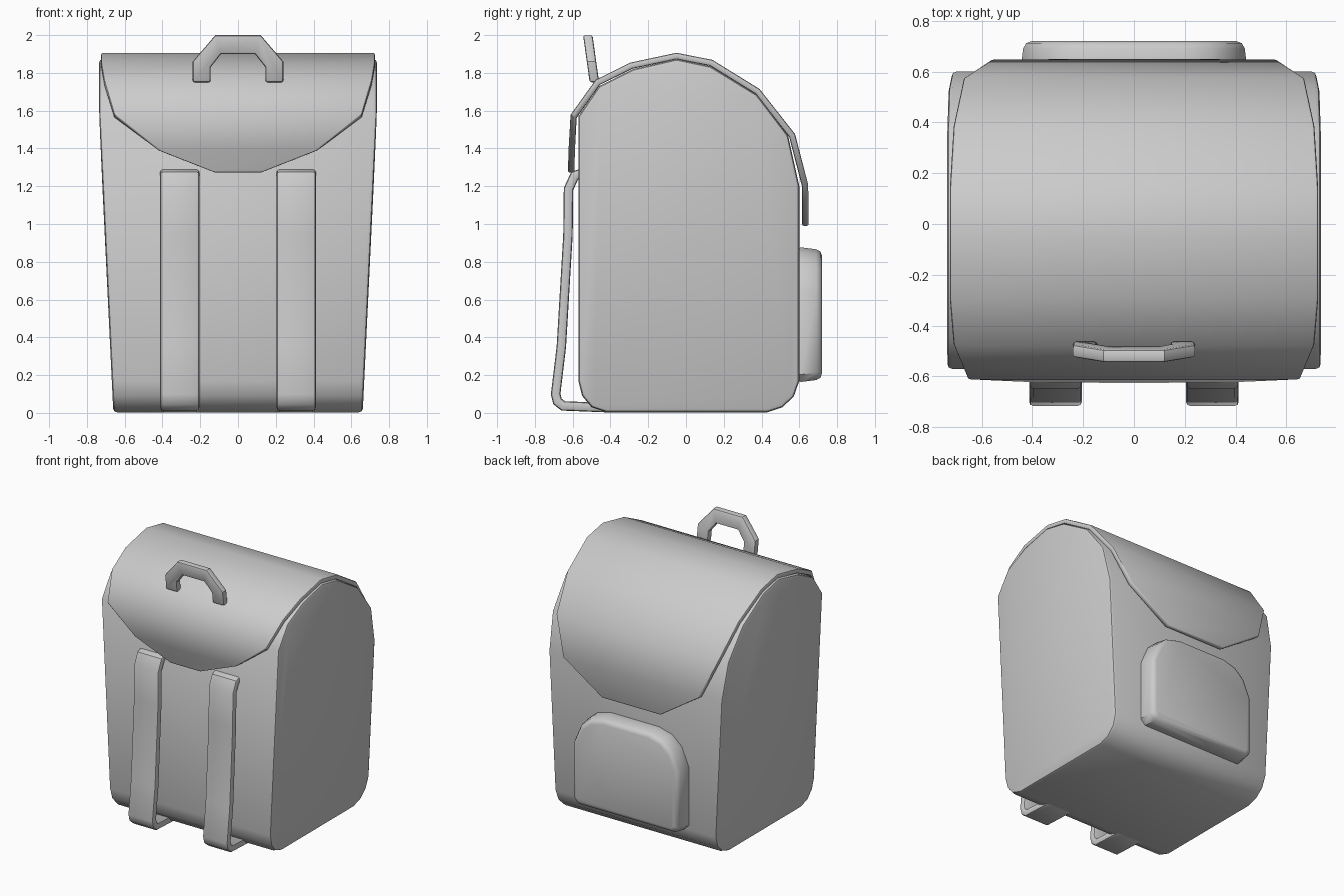
import bpy, math

if "Cube" in bpy.data.objects:
    bpy.data.objects.remove(bpy.data.objects["Cube"])


def finish(name, verts, faces, thickness=0, bevel=0.015, segs=2, mirror=False, angle=40):
    """Make an object, thicken / bevel / mirror it, apply and shade."""
    me = bpy.data.meshes.new(name)
    me.from_pydata(verts, [], faces)
    ob = bpy.data.objects.new(name, me)
    bpy.context.collection.objects.link(ob)
    bpy.ops.object.select_all(action='DESELECT')
    bpy.context.view_layer.objects.active = ob
    ob.select_set(True)
    bpy.ops.object.mode_set(mode='EDIT')
    bpy.ops.mesh.select_all(action='SELECT')
    bpy.ops.mesh.normals_make_consistent(inside=False)
    bpy.ops.object.mode_set(mode='OBJECT')
    if thickness:
        m = ob.modifiers.new("Thick", 'SOLIDIFY')
        m.thickness, m.offset, m.use_even_offset = thickness, 0, True
    b = ob.modifiers.new("Bevel", 'BEVEL')
    b.width, b.segments, b.limit_method = bevel, segs, 'ANGLE'
    b.angle_limit = math.radians(55)
    if mirror:
        ob.modifiers.new("Mirror", 'MIRROR')
    bpy.ops.object.convert(target='MESH')
    bpy.ops.object.shade_smooth_by_angle(angle=math.radians(angle))
    return ob


def strip(rows):
    """Ribbon from rows of (x0, x1, y, z)."""
    verts = [(x, y, z) for x0, x1, y, z in rows for x in (x0, x1)]
    faces = [(2*i, 2*i+1, 2*i+3, 2*i+2) for i in range(len(rows) - 1)]
    return verts, faces


def loft(a, b):
    """Closed solid between two matching loops."""
    n = len(a)
    faces = [(i, (i+1) % n, (i+1) % n + n, i + n) for i in range(n)]
    faces += [tuple(range(n))[::-1], tuple(range(n, 2*n))]
    return a + b, faces


# body: side profile (y, z), a little wider toward the top
profile = [(-0.42, 0.003), (0.43, 0.003), (0.51, 0.03), (0.57, 0.085), (0.6, 0.17),
           (0.6, 1.2), (0.54, 1.47), (0.375, 1.685), (0.13, 1.835), (-0.05, 1.873),
           (-0.28, 1.82), (-0.46, 1.73), (-0.57, 1.57), (-0.57, 0.17),
           (-0.55, 0.09), (-0.50, 0.03)]
width = lambda z: 0.66 + 0.076 * min(z / 1.57, 1)
finish("body", *loft([(-width(z), y, z) for y, z in profile],
                     [(width(z), y, z) for y, z in profile]), bevel=0.02)

# flap: rows of (half width, y, z) from front hem over the top to back hem
flap = [(0.12, -0.608, 1.272), (0.42, -0.605, 1.39), (0.655, -0.595, 1.57),
        (0.71, -0.467, 1.75), (0.725, -0.29, 1.838), (0.725, -0.05, 1.889),
        (0.725, 0.133, 1.853), (0.71, 0.378, 1.702), (0.67, 0.562, 1.468),
        (0.565, 0.63, 1.205), (0.24, 0.632, 0.99)]
finish("flap", *strip([(-w, w, y, z) for w, y, z in flap]), thickness=0.034, bevel=0.01)

# shoulder straps
path = [(-0.55, 1.27), (-0.59, 1.255), (-0.622, 1.185), (-0.625, 0.94), (-0.66, 0.35),
        (-0.69, 0.1), (-0.68, 0.06), (-0.65, 0.037), (-0.40, 0.027)]
finish("shoulder_straps", *strip([(0.205, 0.412, y, z) for y, z in path]),
       thickness=0.05, bevel=0.015, mirror=True)

# carry handle: half outline (x, z), mirrored into an arch leaning forward
outer = [(0.24, 1.75), (0.24, 1.86), (0.12, 2.0)]
inner = [(0.145, 1.75), (0.145, 1.83), (0.09, 1.90)]
flip = lambda pts: [(-x, z) for x, z in pts]
arch = outer + flip(outer)[::-1] + flip(inner) + inner[::-1]
lean = lambda z: -0.485 - (z - 1.75) * 0.14
finish("carry_handle", *loft([(x, lean(z) - 0.025, z) for x, z in arch],
                             [(x, lean(z) + 0.025, z) for x, z in arch]),
       bevel=0.012, angle=30)

# back pocket: half outline (x, z), tapering outward
half = [(0.41, 0.16), (0.45, 0.20), (0.45, 0.64), (0.39, 0.78), (0.31, 0.85), (0.2, 0.88)]
shape = half + flip(half)[::-1]
finish("back_pocket", *loft([(x, 0.58, z) for x, z in shape],
                            [(x * 0.96, 0.72, 0.52 + (z - 0.52) * 0.95) for x, z in shape]),
       bevel=0.03)
